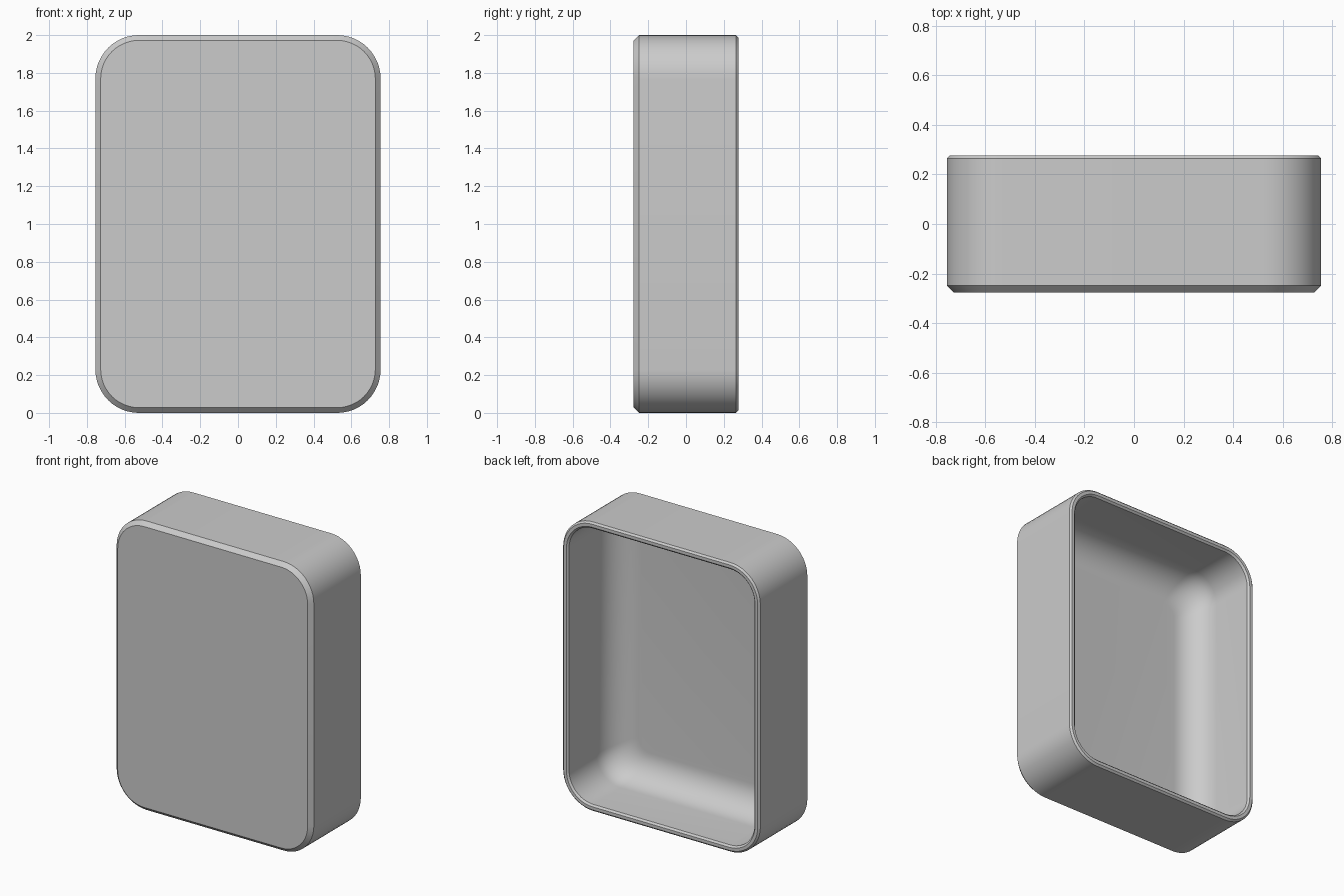
import bpy, bmesh, math

if "Cube" in bpy.data.objects:
    bpy.data.objects.remove(bpy.data.objects["Cube"])

HALF_W, HALF_H, HALF_D = 0.755, 1.0, 0.277
CORNER = 0.23       # outer corner radius
WALL = 0.045
FLOOR_Y = -0.225    # inner face of the front panel
FILLET = 0.19       # rounding between walls and panel
STEPS = 12


def ring(bm, inset, y, radius):
    """Rounded rectangle of vertices in the plane at depth y."""
    cx, cz = HALF_W - inset - radius, HALF_H - inset - radius
    verts = []
    for quarter, (sx, sz) in enumerate([(1, 1), (-1, 1), (-1, -1), (1, -1)]):
        for i in range(STEPS + 1):
            a = math.pi / 2 * (quarter + i / STEPS)
            verts.append(bm.verts.new((sx * cx + radius * math.cos(a), y,
                                       HALF_H + sz * cz + radius * math.sin(a))))
    return verts


# Wall section from the front panel, around the rim, to the cavity floor
section = [(0.028, -HALF_D), (0, -HALF_D + 0.028), (0, HALF_D - 0.012),
           (0.012, HALF_D), (WALL - 0.012, HALF_D), (WALL, HALF_D - 0.012)]
section = [(inset, y, CORNER - inset) for inset, y in section]
for i in range(STEPS + 1):
    a = math.pi / 2 * i / STEPS
    offset = FILLET * (1 - math.cos(a))
    section.append((WALL + offset, FLOOR_Y + FILLET * (1 - math.sin(a)),
                    CORNER - WALL - offset * 0.5))

bm = bmesh.new()
rings = [ring(bm, *s) for s in section]
for r0, r1 in zip(rings, rings[1:]):
    n = len(r0)
    for i in range(n):
        j = (i + 1) % n
        bm.faces.new((r0[i], r0[j], r1[j], r1[i]))
bm.faces.new(rings[0])
bm.faces.new(rings[-1])
bmesh.ops.recalc_face_normals(bm, faces=bm.faces)

mesh = bpy.data.meshes.new("open_case")
bm.to_mesh(mesh)
bm.free()
case = bpy.data.objects.new("open_case", mesh)
bpy.context.collection.objects.link(case)

# Single grey finish
grey = bpy.data.materials.new("plain_grey")
grey.use_nodes = True
colour = (0.6, 0.6, 0.6, 1)
grey.diffuse_color = colour
grey.node_tree.nodes["Principled BSDF"].inputs["Base Color"].default_value = colour
mesh.materials.append(grey)

bpy.context.view_layer.objects.active = case
case.select_set(True)
bpy.ops.object.shade_smooth_by_angle(angle=math.radians(30))
